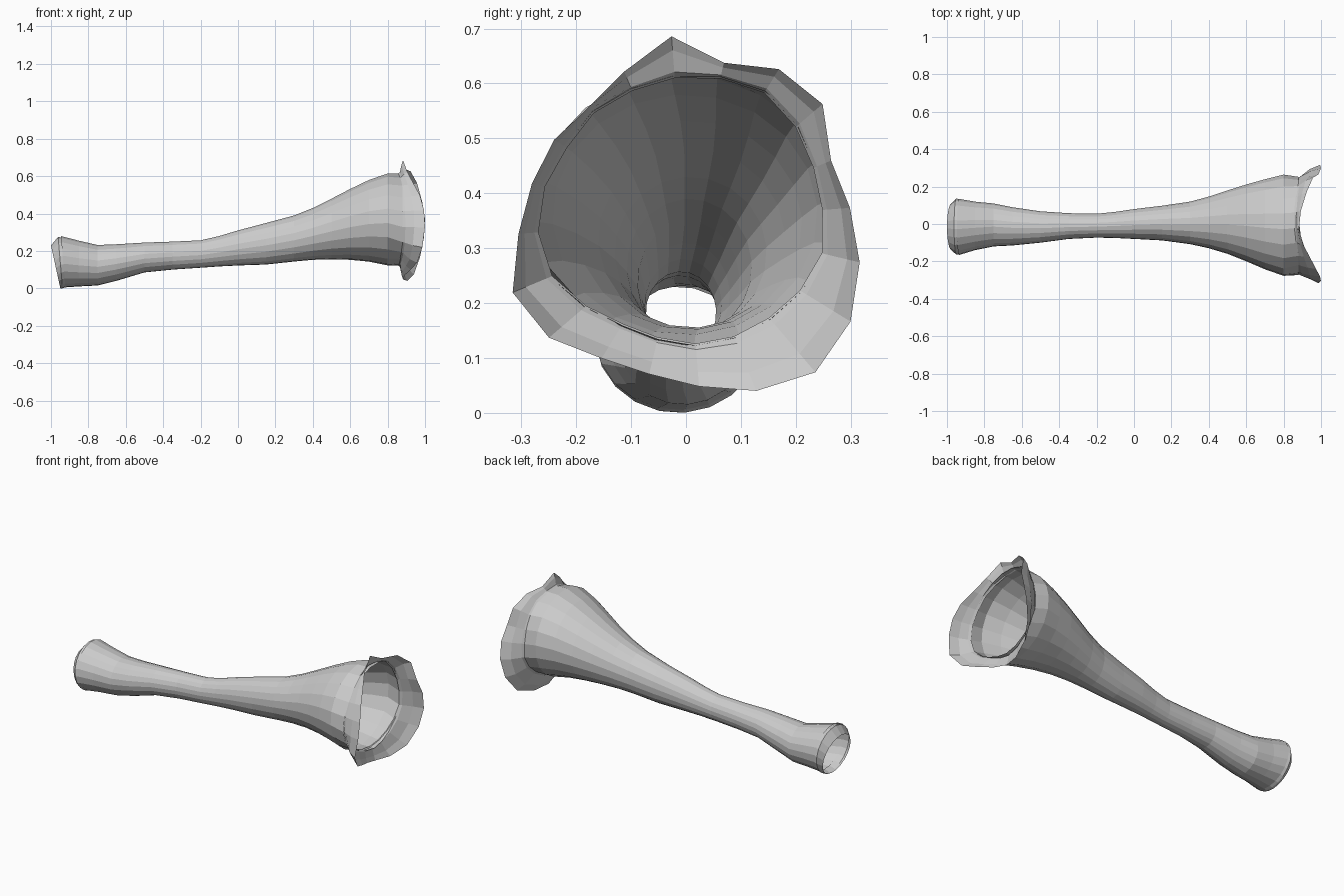
import bpy, math
from mathutils import Vector
from mathutils.geometry import intersect_line_line_2d

if "Cube" in bpy.data.objects:
    bpy.data.objects.remove(bpy.data.objects["Cube"])

N = 20
ANGLES = [math.tau * (i + 0.25) / N for i in range(N)]
CENTRE = Vector((0.0, 0.35))


def loft(name, rings):
    """Open tube skinned through a list of equal-length rings."""
    verts = [p for ring in rings for p in ring]
    faces = [(r * N + i, r * N + (i + 1) % N, (r + 1) * N + (i + 1) % N, (r + 1) * N + i)
             for r in range(len(rings) - 1) for i in range(N)]
    mesh = bpy.data.meshes.new(name)
    mesh.from_pydata(verts, [], faces)
    obj = bpy.data.objects.new(name, mesh)
    bpy.context.collection.objects.link(obj)
    return obj


def oval(x, z0, z1, y0, y1, slant=0.0):
    """Oval ring in the yz plane; slant pushes its top toward -x."""
    return [(x - slant * math.sin(a),
             (y0 + y1) / 2 + (y1 - y0) / 2 * math.cos(a),
             (z0 + z1) / 2 + (z1 - z0) / 2 * math.sin(a)) for a in ANGLES]


def sample(outline):
    """Sample a closed yz outline along rays from the mouth centre."""
    pts = [Vector(p) for p in outline]
    result = []
    for a in ANGLES:
        far = CENTRE + Vector((math.cos(a), math.sin(a)))
        for p, q in zip(pts, pts[1:] + pts[:1]):
            hit = intersect_line_line_2d(CENTRE, far, p, q)
            if hit:
                result.append(Vector(hit))
                break
    return result


mouth = sample([(0, .62), (.09, .61), (.16, .58), (.22, .50), (.25, .40), (.257, .30),
                (.21, .22), (.13, .15), (.04, .12), (-.04, .13), (-.17, .18),
                (-.25, .25), (-.285, .37), (-.22, .485), (-.15, .575)])
frill = sample([(-.02, .69), (.07, .637), (.16, .63), (.23, .60), (.265, .53), (.26, .47),
                (.30, .37), (.317, .27), (.31, .19), (.275, .11), (.215, .055), (.13, .04),
                (0, .05), (-.13, .09), (-.27, .145), (-.315, .20), (-.318, .28),
                (-.29, .38), (-.27, .46), (-.21, .535), (-.15, .575), (-.10, .637)])

# Flared sleeve
sections = [(-.85, .01, .255, -.14, .12), (-.75, .015, .232, -.12, .11),
            (-.65, .04, .236, -.115, .09), (-.5, .085, .245, -.10, .068),
            (-.35, .10, .25, -.08, .058), (-.2, .11, .257, -.073, .055),
            (-.1, .117, .28, -.075, .065), (0, .122, .31, -.08, .08),
            (.15, .127, .35, -.088, .098), (.3, .143, .39, -.108, .12),
            (.4, .152, .43, -.13, .147), (.5, .155, .48, -.16, .18),
            (.6, .152, .532, -.20, .212), (.7, .142, .58, -.243, .24),
            (.8, .122, .615, -.278, .265)]
rings = [oval(-.935, .005, .28, -.166, .135, .012)]
rings += [oval(*s) for s in sections]
rings.append([(.88, p.x, p.y) for p in mouth])
loft("sleeve", rings)

# Narrow band drawn in around the wrist end
loft("wrist_band", [oval(-.975, .0, .23, -.14, .11, .025),
                    oval(-.95, .0, .275, -.165, .137, .012),
                    oval(-.915, .012, .27, -.156, .128, .01)])

# Wavy cuff turned outward around the wide mouth, reaching forward at the sides
def cuff_ring(mix, x0, reach, shrink=1.0):
    ring = []
    for a, m, f in zip(ANGLES, mouth, frill):
        p = CENTRE + (m.lerp(f, mix) - CENTRE) * shrink
        ring.append((x0 + reach * abs(math.cos(a)) ** 1.6, p.x, p.y))
    return ring


loft("cuff", [cuff_ring(0, .85, .03, .985), cuff_ring(.1, .865, .03),
              cuff_ring(.65, .873, .07), cuff_ring(1, .88, .12)])
